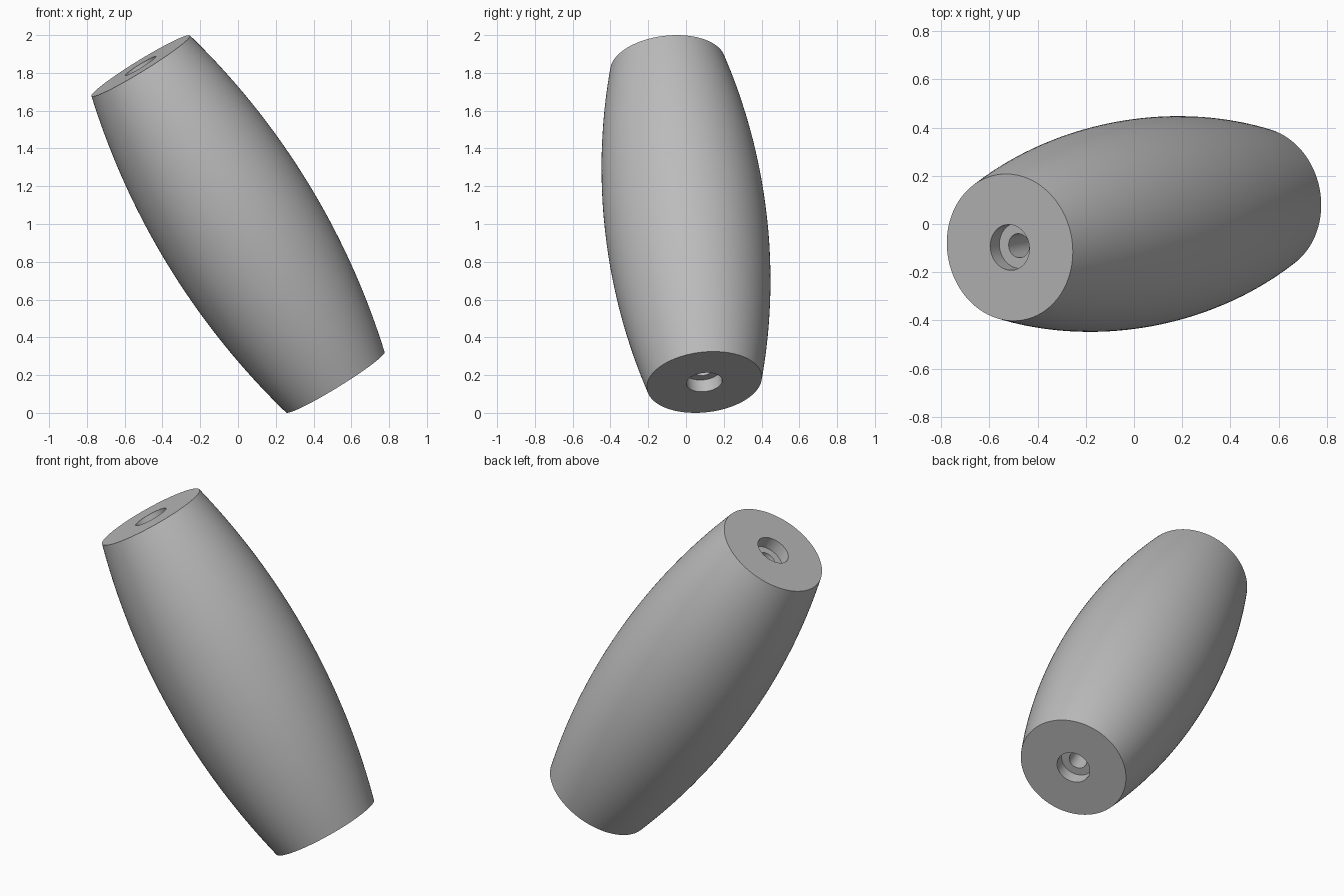
import bpy, bmesh, math
from mathutils import Vector

cube = bpy.data.objects.get("Cube")
if cube:
    bpy.data.objects.remove(cube, do_unlink=True)

# Plain grey finish
grey = bpy.data.materials.new("plain_grey")
grey.use_nodes = True
COLOUR = (0.5, 0.5, 0.5, 1)
grey.diffuse_color = COLOUR
grey.node_tree.nodes["Principled BSDF"].inputs["Base Color"].default_value = COLOUR

# Dimensions of the tilted barrel
TOP = Vector((-0.515, -0.097, 0.8375))      # middle of the top cap, from the centre
HALF = TOP.length
END_R, MID_R = 0.306, 0.43
RECESS_R, RECESS_DEPTH, BORE_R = 0.095, 0.073, 0.05
STEPS, SIDES = 40, 128

# Outer arc from bottom to top
bulge = MID_R - END_R
arc_r = (HALF ** 2 + bulge ** 2) / (2 * bulge)
profile = []
for i in range(STEPS + 1):
    s = HALF * (2 * i / STEPS - 1)
    profile.append((MID_R - arc_r + math.sqrt(arc_r ** 2 - s ** 2), s))

# Stepped bore running back through the middle
inner = HALF - RECESS_DEPTH
profile += [(RECESS_R, HALF), (RECESS_R, inner), (BORE_R, inner),
            (BORE_R, -inner), (RECESS_R, -inner), (RECESS_R, -HALF)]

# Turn the closed profile around the axis
bm = bmesh.new()
rings = []
for r, z in profile:
    rings.append([bm.verts.new((r * math.cos(math.tau * k / SIDES),
                                r * math.sin(math.tau * k / SIDES), z))
                  for k in range(SIDES)])
for a, b in zip(rings, rings[1:] + rings[:1]):
    for k in range(SIDES):
        n = (k + 1) % SIDES
        bm.faces.new((a[k], a[n], b[n], b[k]))
bmesh.ops.recalc_face_normals(bm, faces=bm.faces)

mesh = bpy.data.meshes.new("barrel_grip")
bm.to_mesh(mesh)
bm.free()
mesh.materials.append(grey)
grip = bpy.data.objects.new("barrel_grip", mesh)
bpy.context.collection.objects.link(grip)

# Lean the barrel and stand it on the ground
grip.rotation_euler = TOP.to_track_quat('Z', 'Y').to_euler()
grip.location = (0, 0, 1)

bpy.ops.object.select_all(action='DESELECT')
grip.select_set(True)
bpy.context.view_layer.objects.active = grip
bpy.ops.object.shade_smooth_by_angle(angle=math.radians(30))
